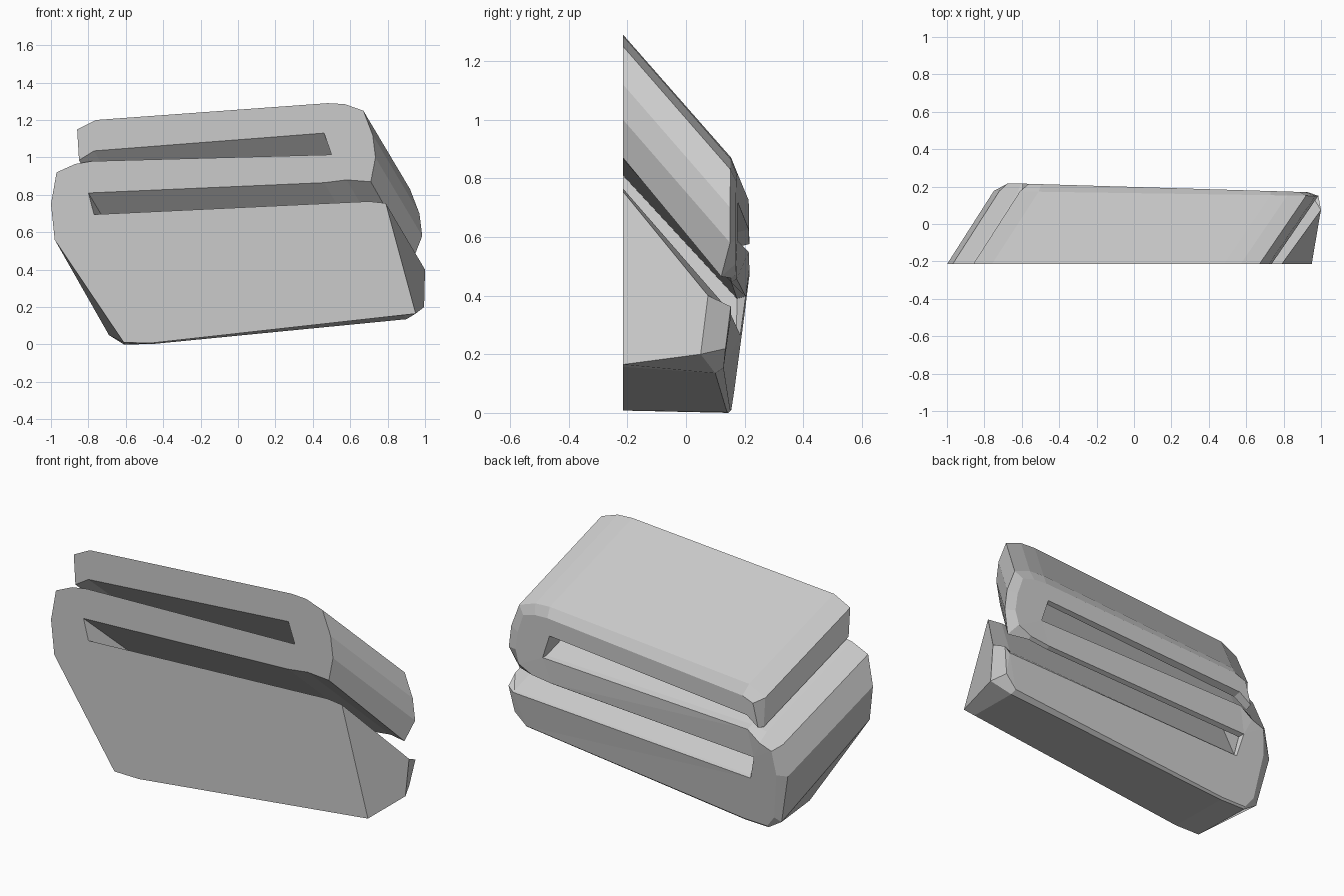
import bpy
import bmesh
from mathutils import Vector

cube = bpy.data.objects.get("Cube")
if cube:
    bpy.data.objects.remove(cube)

FRONT_Y = -0.215
SHIFT = Vector((0.25, -0.42))      # sideways and downward slant of the sweep
OUTER, INNER = 0.055, 0.012        # chamfer widths outside and in the slots

# Folded ribbon outline, clockwise from the upper left: x, z, chamfer width
outline = [
    (-0.86, 1.15, OUTER), (-0.76, 1.20, OUTER), (0.48, 1.29, OUTER),
    (0.57, 1.285, OUTER), (0.67, 1.25, OUTER), (0.72, 1.12, OUTER),
    (0.735, 1.0, OUTER), (0.71, 0.87, OUTER),
    # lower slot
    (0.58, 0.88, INNER), (0.46, 0.865, INNER), (-0.80, 0.81, INNER),
    (-0.77, 0.695, INNER), (0.70, 0.765, INNER),
    # lower body
    (0.79, 0.755, 0.04), (0.95, 0.165, 0.04), (0.88, 0.157, 0.02),
    (-0.46, 0.008, 0.01), (-0.61, 0.01, 0.01), (-0.98, 0.56, 0.04),
    (-1.0, 0.75, OUTER), (-0.97, 0.92, OUTER), (-0.87, 0.965, OUTER),
    # upper slot
    (-0.78, 0.98, INNER), (0.50, 1.015, INNER), (0.46, 1.13, INNER),
    (-0.77, 1.035, INNER), (-0.85, 0.985, INNER),
]

# Back positions of the corners where the flat base cuts the sweep
cut_corners = {
    7: (0.94, 0.12, 0.465), 13: (1.0, 0.075, 0.40), 14: (0.995, 0.05, 0.20),
    15: (0.90, 0.10, 0.135), 16: (-0.46, 0.14, 0.002),
    17: (-0.61, 0.145, 0.0), 18: (-0.69, 0.145, 0.05),
}


def rear_corner(i, x, z):
    if i in cut_corners:
        return Vector(cut_corners[i])
    x, z = Vector((x, z)) + SHIFT
    return Vector((x, 0.165 - 0.015 * x, z))


def inset_corner(ring, i, width):
    """Move a corner inward and back onto the slightly bowed rear face."""
    before, here, after = ring[i - 1], ring[i], ring[(i + 1) % len(ring)]
    normal = Vector((0, 0, 0))
    for a, b in ((before, here), (here, after)):
        normal += Vector((b.z - a.z, 0, a.x - b.x)).normalized()
    p = here + normal.normalized() * width
    p.y = min(0.198, 0.135 + 0.13 * p.z) - 0.03 * p.x
    p.y = max(p.y, here.y + 0.003)
    return p


front = [Vector((x, FRONT_Y, z)) for x, z, w in outline]
shoulder = [rear_corner(i, x, z) for i, (x, z, w) in enumerate(outline)]
rear = [inset_corner(shoulder, i, p[2]) for i, p in enumerate(outline)]

# Join the three rings and cap both ends
bm = bmesh.new()
rings = [[bm.verts.new(p) for p in ring] for ring in (front, shoulder, rear)]
count = len(outline)
for near, far in zip(rings, rings[1:]):
    for i in range(count):
        j = (i + 1) % count
        bm.faces.new((near[i], near[j], far[j], far[i]))
caps = [bm.faces.new(rings[0]), bm.faces.new(list(reversed(rings[-1])))]
bm.normal_update()
bmesh.ops.triangulate(bm, faces=caps)
bmesh.ops.recalc_face_normals(bm, faces=bm.faces)

mesh = bpy.data.meshes.new("folded_block")
bm.to_mesh(mesh)
bm.free()
block = bpy.data.objects.new("folded_block", mesh)
bpy.context.collection.objects.link(block)

# Single plain grey
grey = bpy.data.materials.new("light_grey")
grey.use_nodes = True
colour = (0.6, 0.6, 0.6, 1)
grey.diffuse_color = colour
grey.node_tree.nodes["Principled BSDF"].inputs["Base Color"].default_value = colour
mesh.materials.append(grey)
